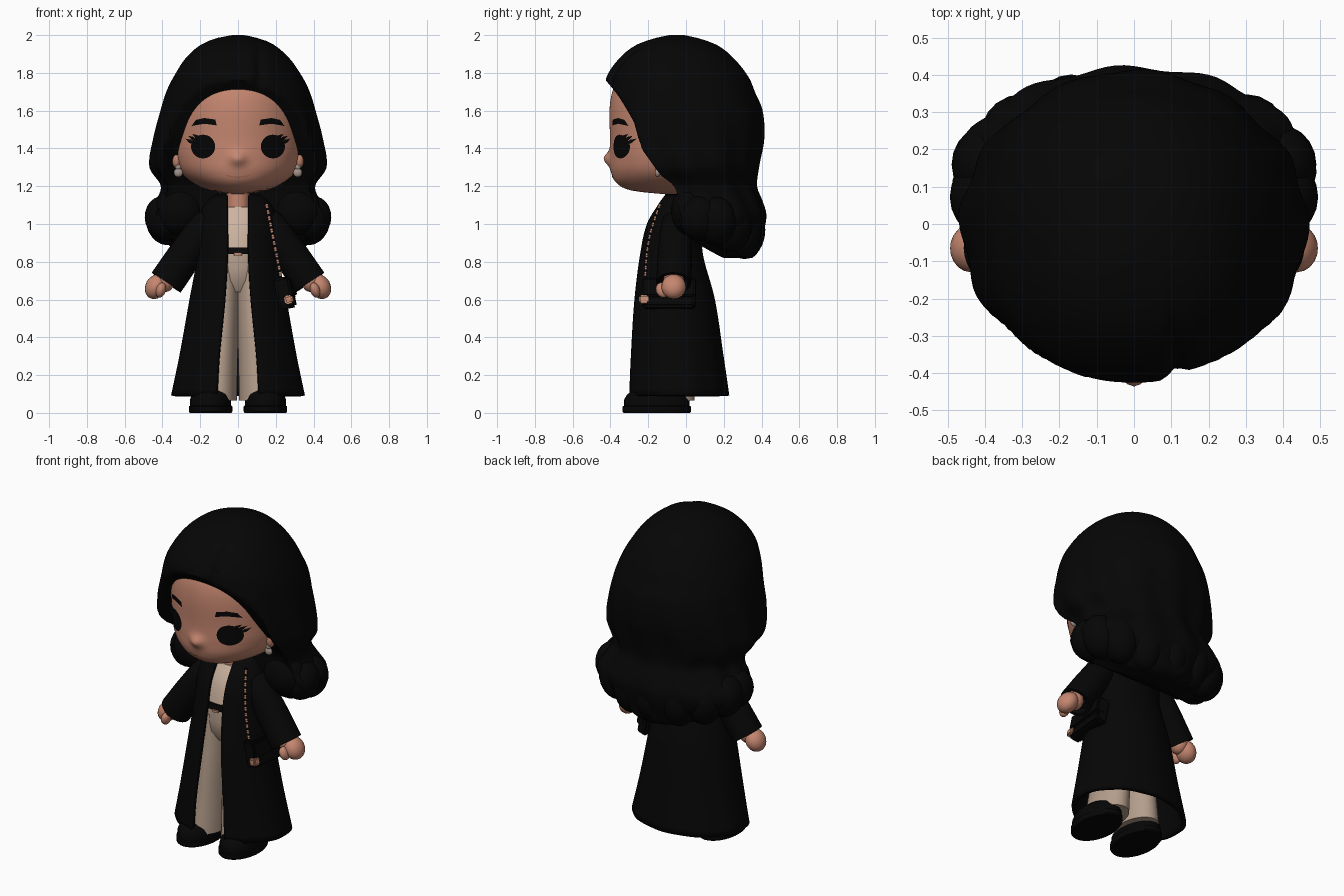
import bpy, bmesh, math
from math import sin, cos, pi, sqrt, exp
from mathutils import Vector, Matrix

cube = bpy.data.objects.get("Cube")
if cube:
    bpy.data.objects.remove(cube)


def material(name, r, g, b):
    m = bpy.data.materials.new(name)
    m.use_nodes = True
    m.diffuse_color = (r, g, b, 1)
    node = next(n for n in m.node_tree.nodes if n.type == 'BSDF_PRINCIPLED')
    node.inputs["Base Color"].default_value = (r, g, b, 1)
    node.inputs["Roughness"].default_value = 0.8
    return m


BLACK = material("soft black", .0017, .0017, .0017)
SKIN = material("warm skin", .56, .24, .16)
LIP = material("lip brown", .4, .16, .1)
TOP = material("light beige", .6, .45, .35)
PANTS = material("taupe beige", .46, .34, .26)
ROSE = material("rose gold", .55, .25, .16)
SILVER = material("pale metal", .36, .29, .25)


def finish(name, bm, mat, angle=50):
    bmesh.ops.recalc_face_normals(bm, faces=bm.faces)
    me = bpy.data.meshes.new(name)
    bm.to_mesh(me)
    bm.free()
    me.materials.append(mat)
    ob = bpy.data.objects.new(name, me)
    bpy.context.collection.objects.link(ob)
    bpy.ops.object.select_all(action='DESELECT')
    ob.select_set(True)
    bpy.context.view_layer.objects.active = ob
    bpy.ops.object.shade_smooth_by_angle(angle=math.radians(angle))
    return ob


def clamp(v):
    return min(1, max(0, v))


def sample(rows, z):
    """Smooth interpolation of rows keyed by their first value (descending)."""
    i = 0
    while i < len(rows) - 2 and z < rows[i + 1][0]:
        i += 1
    p0, p1, p2, p3 = (rows[min(max(k, 0), len(rows) - 1)] for k in range(i - 1, i + 3))
    h = p2[0] - p1[0]
    t = (z - p1[0]) / h
    out = []
    for a, b, c, d in zip(p0[1:], p1[1:], p2[1:], p3[1:]):
        m1 = (c - a) / (p2[0] - p0[0]) * h
        m2 = (d - b) / (p3[0] - p1[0]) * h
        out.append((2*t**3 - 3*t*t + 1)*b + (t**3 - 2*t*t + t)*m1
                   + (3*t*t - 2*t**3)*c + (t**3 - t*t)*m2)
    return out


def levels(top, bottom, n):
    return [top + (bottom - top) * i / n for i in range(n + 1)]


def loft(name, rings, mat, closed=True, angle=50):
    bm = bmesh.new()
    vs = [[bm.verts.new(p) for p in r] for r in rings]
    n = len(vs[0])
    for a, b in zip(vs, vs[1:]):
        for i in range(n if closed else n - 1):
            j = (i + 1) % n
            bm.faces.new((a[i], a[j], b[j], b[i]))
    if closed:
        bm.faces.new(vs[0])
        bm.faces.new(vs[-1])
    return finish(name, bm, mat, angle)


def oval(cx, cy, z, rx, ry, n=32):
    return [(cx + rx * sin(2*pi*i/n), cy - ry * cos(2*pi*i/n), z) for i in range(n)]


def ball(name, loc, size, mat, rot=(0, 0, 0)):
    bm = bmesh.new()
    bmesh.ops.create_uvsphere(bm, u_segments=20, v_segments=12, radius=1)
    turn = Matrix.Rotation(rot[2], 4, 'Z') @ Matrix.Rotation(rot[1], 4, 'Y') @ Matrix.Rotation(rot[0], 4, 'X')
    bm.transform(Matrix.Translation(loc) @ turn @ Matrix.Diagonal((*size, 1)))
    return finish(name, bm, mat)


# Head with a soft button nose: z, half width, half depth
HEAD = [(1.78, .28, .30), (1.7, .325, .34), (1.6, .345, .355), (1.45, .345, .352), (1.35, .335, .352),
        (1.27, .30, .345), (1.21, .225, .31), (1.175, .14, .23), (1.16, .04, .09)]
HEAD_Y = -.05


def head_ring(z):
    ring = oval(0, HEAD_Y, z, *sample(HEAD, z), 120)
    return [(x, y - .034 * exp(-(x/.04)**2 - ((z - 1.345)/.035)**2) * (y < 0), z) for x, y, z in ring]


loft("head", [head_ring(z) for z in levels(1.78, 1.16, 70)], SKIN)


def on_face(x, z, lift=.004):
    rx, ry = sample(HEAD, z)
    return (x, HEAD_Y - ry * sqrt(max(0, 1 - (x / rx)**2)) - lift, z)


def decal(name, centre, outline, mat):
    """Thin painted patch that follows the face."""
    bm = bmesh.new()
    mid = bm.verts.new(on_face(*centre))
    rings = []
    for k in (.5, 1):
        rings.append([bm.verts.new(on_face(centre[0] + x*k, centre[1] + z*k)) for x, z in outline])
    for i in range(len(outline)):
        j = (i + 1) % len(outline)
        bm.faces.new((mid, rings[0][i], rings[0][j]))
        bm.faces.new((rings[0][i], rings[1][i], rings[1][j], rings[0][j]))
    finish(name, bm, mat)


for s, side in ((-1, "right"), (1, "left")):
    decal(side + "_eye", (s*.185, 1.41), [(.064*cos(a*pi/12), .063*sin(a*pi/12)) for a in range(24)], BLACK)
    for k, (x, z) in enumerate(((.25, 1.44), (.235, 1.455), (.215, 1.465))):
        decal(f"{side}_lash_{k}", (s*x, z), [(-s*.025, -.016), (s*.008, -.012), (s*.028, .012), (0, .006)], BLACK)
    decal(side + "_eyebrow", (s*.178, 1.535),
          [(-s*.065, -.013), (0, -.004), (s*.068, -.016), (s*.045, .016), (0, .026), (-s*.058, .018)], BLACK)
    ball(side + "_ear", (s*.325, -.14, 1.345), (.025, .03, .05), SKIN)
    ball(side + "_earring_stud", (s*.316, -.15, 1.302), (.017, .014, .017), SILVER)
    ball(side + "_earring_drop", (s*.316, -.15, 1.272), (.024, .015, .024), SILVER)

mouth = [(x/100, .012*(x/6.5)**2) for x in range(-6, 7, 2)]
decal("mouth", (0, 1.247), [(x, z + .003) for x, z in mouth] + [(x, z - .003) for x, z in reversed(mouth)], LIP)
loft("neck", [oval(0, -.05, z, .06, .06) for z in (1.2, 1.06)], SKIN)

# Hair: z, half width, centre y, half depth, front cut y
HAIR = [(2.0, .03, -.05, .04, -.6), (1.985, .11, -.05, .11, -.6), (1.95, .195, -.05, .21, -.6),
        (1.88, .275, -.05, .30, -.6), (1.78, .34, -.045, .375, -.45), (1.7, .38, -.03, .395, -.375),
        (1.6, .41, -.01, .415, -.31), (1.45, .445, .0, .41, -.225), (1.3, .46, .02, .36, -.12),
        (1.2, .40, .06, .31, -.05), (1.12, .43, .1, .30, -.04), (1.05, .48, .12, .3, -.03),
        (.97, .45, .13, .28, .0), (.9, .34, .15, .24, .06), (.85, .24, .2, .18, .14), (.82, .12, .26, .09, .2)]


def hair_ring(z, n=120):
    rx, cy, ry, cut = sample(HAIR, z)
    wave = .022 * clamp((1.75 - z) / .5)
    ring = []
    for i in range(n):
        a = 2*pi*i/n
        k = 1 + wave * cos(12*a + 5*z)
        p = .86 if cos(a) > 0 else 1
        x = math.copysign(rx * k * abs(sin(a))**p, sin(a))
        y = cy - math.copysign(ry * k * abs(cos(a))**p, cos(a))
        # Side parting groove, with the smaller lobe set back
        front = clamp((.12 - y) / .1) * clamp((z - 1.66) / .08)
        g = 1 - front * (.07 * exp(-((x - .115) / .025)**2) + .035 * clamp((x - .1) / .03) * clamp((.34 - x) / .12))
        x, y = x*g, cy + (y - cy)*g
        # Side locks sweep forward past the ears
        lock = .045 * clamp((abs(x) - .34) / .06) * clamp((1.55 - z) / .1) * clamp((z - 1.15) / .1)
        ring.append((x, max(y, cut - lock), z))
    return ring


loft("hair", [hair_ring(z) for z in [2.0, 1.995, 1.985, 1.97] + levels(1.95, .82, 60)], BLACK)

# Rolled curls around the ends of the hair
for i in range(9):
    a = -pi*.56 + pi*1.12*i/8
    x, y = .395*sin(a), .11 + .2*cos(a)
    low = .06 * max(0, cos(a))
    ball(f"hair_curl_{i}", (x, y, 1.03 - low), (.105, .11, .12 + low*.6), BLACK, (0, .25*sin(a), 0))
for s, side in ((-1, "right"), (1, "left")):
    ball(side + "_front_curl", (s*.31, .02, 1.07), (.13, .1, .13), BLACK, (0, -s*.5, 0))

# Coat: z, half width, centre y, half depth, half opening
COAT = [(1.15, .10, -.04, .07, .055), (1.1, .165, -.045, .095, .055), (1.0, .195, -.06, .14, .055),
        (.85, .2, -.08, .155, .055), (.6, .245, -.065, .205, .07), (.3, .30, -.055, .24, .1), (.09, .345, -.045, .26, .112)]


def coat_ring(z, n=64):
    rx, cy, ry, gap = sample(COAT, z)
    a0 = math.asin(gap / rx)
    ring = []
    for i in range(n + 1):
        a = a0 + (2*pi - 2*a0)*i/n
        fold = 1 + .012 * cos(10*a) * max(0, .8 - z)
        ring.append((rx*fold*sin(a), cy - ry*fold*cos(a), z))
    return ring


coat = loft("coat", [coat_ring(z) for z in levels(1.15, .09, 30)], BLACK, closed=False)
thick = coat.modifiers.new("cloth", 'SOLIDIFY')
thick.thickness = .025
thick.offset = 0


def inner(z, inset):
    rx, cy, ry, gap = sample(COAT, z)
    return oval(0, cy, z, rx - inset, ry - inset)


loft("top", [inner(z, .03) for z in levels(1.09, .84, 8)], TOP)
loft("belt", [inner(z, .016) for z in levels(.876, .842, 2)], BLACK)
loft("belt_buckle", [oval(0, -.222, z, .02, .008, 12) for z in (.848, .834)], ROSE)
loft("hips", [oval(0, -.085, z, rx, ry) for z, rx, ry in
              ((.845, .15, .125), (.77, .155, .132), (.7, .14, .125), (.64, .1, .09))], PANTS)

# Flared legs, shoes, sleeves and hands
LEG = [(.8, .07, -.085, .08, .125), (.6, .075, -.088, .082, .132), (.4, .085, -.095, .086, .14),
       (.25, .095, -.1, .093, .145), (.065, .11, -.11, .105, .155)]
SHOE = [(.0, .96), (.008, 1), (.034, 1), (.038, .95), (.07, .95), (.1, .85), (.12, .65), (.128, .3)]
for s, side in ((-1, "right"), (1, "left")):
    rings = []
    for z in levels(.8, .065, 14):
        cx, cy, rx, ry = sample(LEG, z)
        rings.append(oval(s*cx, cy, z, rx, ry))
    loft(side + "_trouser_leg", rings, PANTS)
    loft(side + "_shoe", [oval(s*.145, -.155, z, .115*k, .182*k) for z, k in SHOE], BLACK, angle=35)

    start, end = Vector((s*.14, -.05, 1.04)), Vector((s*.38, -.065, .69))
    axis = (end - start).normalized()
    across = Vector((0, 1, 0)).cross(axis).normalized()
    depth = axis.cross(across)
    rings = []
    for t, r in ((0, .05), (.06, .075), (.3, .087), (.65, .092), (1, .093), (1, .076), (.9, .07)):
        c = start.lerp(end, t)
        rings.append([c + r*(across*cos(i*pi/14) + depth*sin(i*pi/14)) for i in range(28)])
    loft(side + "_sleeve", rings, BLACK)
    ball(side + "_wrist", (s*.385, -.065, .70), (.05, .055, .06), SKIN)
    ball(side + "_hand", (s*.435, -.065, .668), (.055, .065, .068), SKIN, (0, -s*.5, 0))
    ball(side + "_thumb", (s*.408, -.125, .65), (.026, .034, .042), SKIN, (.4, -s*.3, 0))


# Shoulder bag with clasp and chain
def box(name, loc, size, mat, bevel):
    bm = bmesh.new()
    bmesh.ops.create_cube(bm, size=1)
    bm.transform(Matrix.Diagonal((*size, 1)))
    bmesh.ops.bevel(bm, geom=bm.edges[:], offset=bevel, segments=2, affect='EDGES')
    bm.transform(Matrix.Translation(loc) @ Matrix.Rotation(-.1, 4, 'Z') @ Matrix.Rotation(-.2, 4, 'Y'))
    finish(name, bm, mat, 35)


box("bag", (.25, -.09, .635), (.07, .28, .165), BLACK, .012)
box("bag_flap", (.262, -.09, .66), (.06, .285, .1), BLACK, .01)
box("bag_clasp", (.27, -.222, .6), (.045, .05, .045), ROSE, .008)
LINKS = 36
for i in range(LINKS):
    t = i / (LINKS - 1)
    place = (.15 + .075*t, -.135 - .08*t - .02*sin(pi*t), 1.11 - .38*t)
    ball(f"bag_chain_link_{i}", place, (.009, .007, .008), ROSE if i % 3 else BLACK, (0, .6*(-1)**i, 0))
